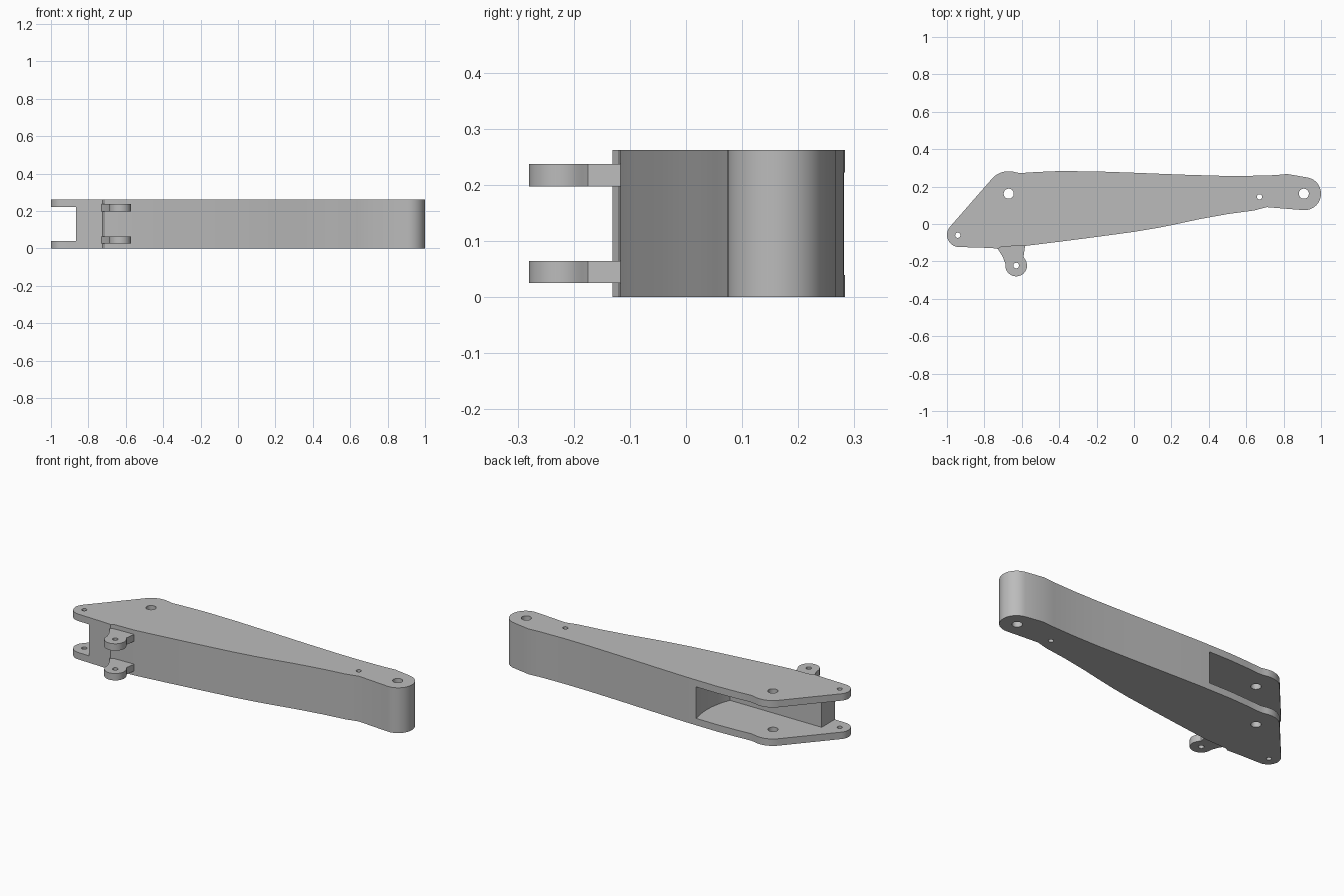
import bpy, bmesh
from math import cos, sin, radians

cube = bpy.data.objects.get("Cube")
if cube:
    bpy.data.objects.remove(cube, do_unlink=True)

HEIGHT = 0.262
PLATE = 0.04

steel = bpy.data.materials.new("plain_grey")
steel.use_nodes = True
GREY = (0.5, 0.5, 0.5, 1)
steel.diffuse_color = GREY
steel.node_tree.nodes["Principled BSDF"].inputs["Base Color"].default_value = GREY


def arc(cx, cy, r, start, end, n=16):
    angles = [radians(start + (end - start) * i / n) for i in range(n + 1)]
    return [(cx + r * cos(a), cy + r * sin(a)) for a in angles]


def extrude(name, outline, z0, z1):
    """Solid prism from a counter-clockwise outline."""
    bm = bmesh.new()
    face = bm.faces.new([bm.verts.new((x, y, z0)) for x, y in outline])
    top = bmesh.ops.extrude_face_region(bm, geom=[face])["geom"]
    verts = [g for g in top if isinstance(g, bmesh.types.BMVert)]
    bmesh.ops.translate(bm, verts=verts, vec=(0, 0, z1 - z0))
    bmesh.ops.recalc_face_normals(bm, faces=bm.faces)
    mesh = bpy.data.meshes.new(name)
    bm.to_mesh(mesh)
    bm.free()
    mesh.materials.append(steel)
    obj = bpy.data.objects.new(name, mesh)
    bpy.context.collection.objects.link(obj)
    return obj


def cut(obj, outline, z0=-0.1, z1=HEIGHT + 0.1):
    """Subtract a prism and discard the cutter."""
    cutter = extrude("cutter", outline, z0, z1)
    cutter.hide_render = True
    mod = obj.modifiers.new("cut", "BOOLEAN")
    mod.operation, mod.solver, mod.object = "DIFFERENCE", "EXACT", cutter
    bpy.context.view_layer.objects.active = obj
    bpy.ops.object.modifier_apply(modifier=mod.name)
    bpy.data.objects.remove(cutter, do_unlink=True)


def drill(obj, x, y, r):
    cut(obj, arc(x, y, r, 0, 345, 23))


def smooth(obj):
    bpy.ops.object.select_all(action="DESELECT")
    obj.select_set(True)
    bpy.context.view_layer.objects.active = obj
    bpy.ops.object.shade_smooth_by_angle(angle=radians(22))


# Arm body: rounded pivot ends joined by gently bowed edges
outline = (
    arc(-0.935, -0.058, 0.065, 140, 268)
    + [(-0.8, -0.127), (-0.725, -0.131), (-0.71, -0.121), (-0.66, -0.119),
       (-0.58, -0.117), (-0.4, -0.095), (-0.2, -0.069), (0, -0.042),
       (0.12, -0.022), (0.22, -0.002), (0.35, 0.026), (0.5, 0.053),
       (0.64, 0.072), (0.71, 0.09)]
    + arc(0.912, 0.162, 0.088, -95, 80, 24)
    + [(0.82, 0.267), (0.75, 0.261), (0.6, 0.257), (0.45, 0.258), (0.25, 0.264),
       (0, 0.274), (-0.2, 0.281), (-0.4, 0.283), (-0.52, 0.278), (-0.61, 0.272)]
    + arc(-0.67, 0.162, 0.12, 75, 140)
)
arm = extrude("arm_body", outline, 0, HEIGHT)

# Fork pocket: round-ended about the pivot, leaving one wall along the front
pocket = (
    [(-1.2, 0.5), (-1.2, -0.4), (-0.865, -0.4), (-0.865, -0.005)]
    + arc(-0.67, 0.162, 0.424, -23, 16, 14)
    + [(-0.262, 0.5)]
)
cut(arm, pocket, PLATE, HEIGHT - PLATE)

# Pin holes
for x, y, r in [(-0.67, 0.162, 0.027), (0.908, 0.162, 0.027),
                (0.671, 0.145, 0.014), (-0.942, -0.06, 0.014)]:
    drill(arm, x, y, r)
smooth(arm)

# Pair of pierced lugs on the front side
lug_outline = (
    [(-0.58, -0.1), (-0.735, -0.1), (-0.735, -0.122), (-0.702, -0.175)]
    + arc(-0.63, -0.222, 0.058, 172, 398, 24)
    + [(-0.591, -0.175)]
)
for name, z in (("lower_lug", 0.025), ("upper_lug", HEIGHT - 0.025 - PLATE)):
    lug = extrude(name, lug_outline, z, z + PLATE)
    drill(lug, -0.63, -0.222, 0.015)
    smooth(lug)
